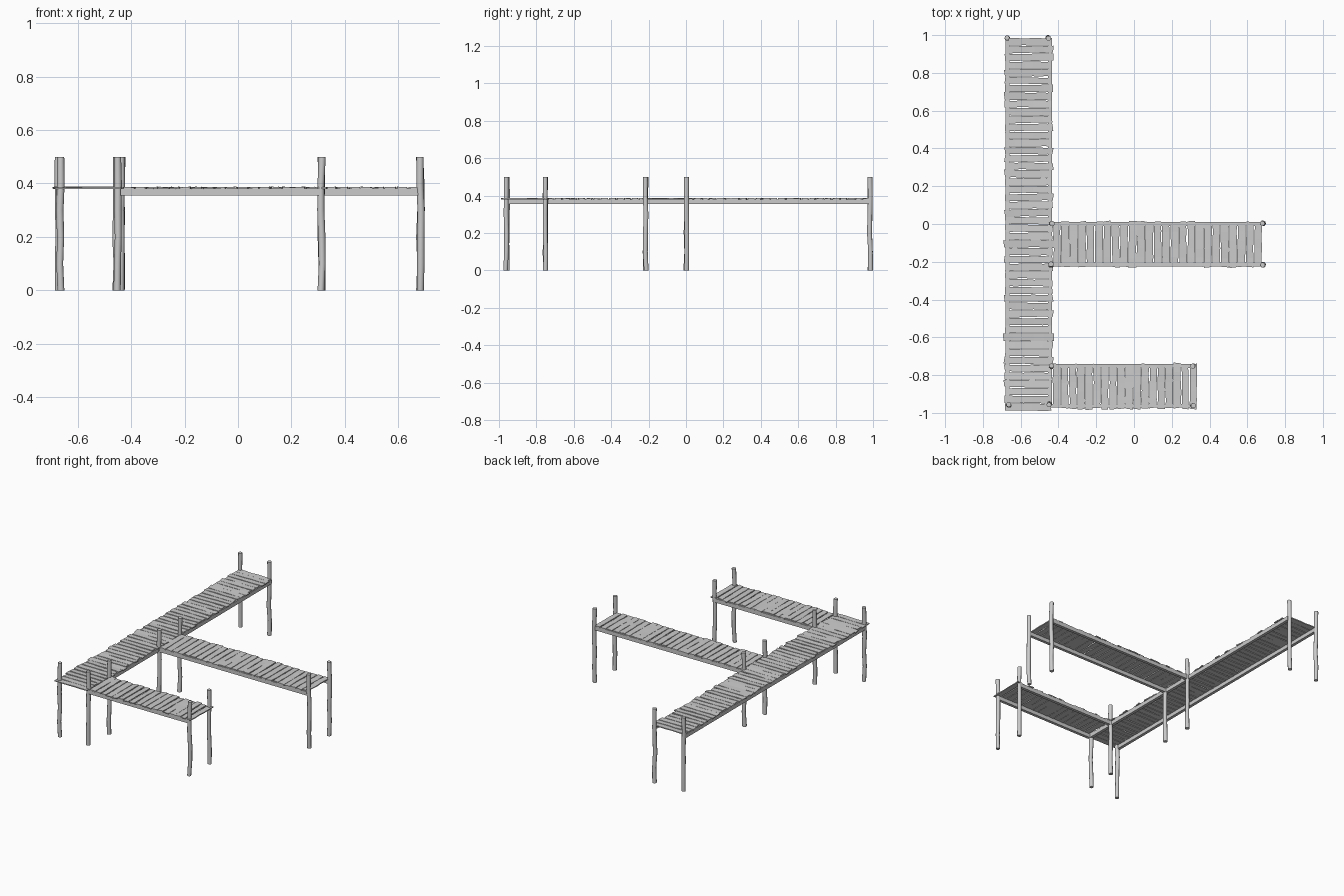
import bpy, bmesh, math, random
from mathutils import Vector, Matrix

if "Cube" in bpy.data.objects:
    bpy.data.objects.remove(bpy.data.objects["Cube"])

random.seed(7)
R = random.uniform


def finish(bm, name):
    bmesh.ops.recalc_face_normals(bm, faces=bm.faces)
    me = bpy.data.meshes.new(name)
    bm.to_mesh(me)
    bm.free()
    ob = bpy.data.objects.new(name, me)
    bpy.context.collection.objects.link(ob)
    return ob


def loft(bm, rings):
    # skin a list of equal-sized closed rings and cap both ends
    vs = [[bm.verts.new(p) for p in ring] for ring in rings]
    n = len(vs[0])
    for a, b in zip(vs, vs[1:]):
        for i in range(n):
            bm.faces.new((a[i], a[(i + 1) % n], b[(i + 1) % n], b[i]))
    bm.faces.new(vs[0][::-1])
    bm.faces.new(vs[-1])


def post(name, x, y):
    # slightly crooked round pile
    bm = bmesh.new()
    rings = []
    for z in (0, 0.1, 0.2, 0.3, 0.4, 0.5):
        cx, cy, r = x + R(-.003, .003), y + R(-.003, .003), R(.0125, .0145)
        rings.append([Vector((cx + r * math.cos(a * math.pi / 5),
                              cy + r * math.sin(a * math.pi / 5), z)) for a in range(10)])
    loft(bm, rings)
    ob = finish(bm, name)
    for p in ob.data.polygons:
        p.use_smooth = len(p.vertices) == 4
    ob.data.set_sharp_from_angle(angle=math.radians(40))


def beam(name, x0, x1, y0, y1):
    bm = bmesh.new()
    bmesh.ops.create_cube(bm, size=1, matrix=Matrix.Translation(
        ((x0 + x1) / 2, (y0 + y1) / 2, 0.3675)) @ Matrix.Diagonal((x1 - x0, y1 - y0, 0.026, 1)))
    finish(bm, name)


def deck(name, start, end, lo, hi, count, across_x):
    # rough planks laid side by side from start to end, each spanning lo..hi
    bm = bmesh.new()
    pitch = (end - start) / count
    for k in range(count):
        c = start + (k + 0.5) * pitch
        a, b = lo + R(-.008, .006), hi + R(-.006, .008)
        if k % 6 == 3:
            a, b = a - R(0, .007), b + R(0, .007)
        half = pitch * R(.42, .48)
        skew, tilt = R(-.002, .002), R(-.0015, .0015)
        rings = []
        for s in range(6):
            t = s / 5
            m = c + skew * (2 * t - 1)
            w0, w1 = half + R(-.002, .002), half + R(-.002, .002)
            l = a + (b - a) * t
            j = R(-.003, .003) if s in (0, 5) else 0
            zb, zt = 0.380, 0.3865 + R(-.0007, .0007)
            ring = [(l - j, m - w0, zb - tilt), (l + j, m + w1, zb + tilt),
                    (l + j, m + w1, zt + tilt), (l - j, m - w0, zt - tilt)]
            rings.append([Vector(p) if across_x else Vector((p[1], p[0], p[2])) for p in ring])
        loft(bm, rings)
    finish(bm, name)


# Plank decks: long walkway and two side piers
deck("walkway_planks", -0.99, 0.985, -0.68, -0.435, 48, True)
deck("middle_pier_planks", -0.43, 0.68, -0.222, 0.008, 25, False)
deck("front_pier_planks", -0.43, 0.335, -0.977, -0.748, 18, False)

# Edge beams under the planks
for i, x in enumerate((-0.67, -0.445)):
    beam(f"walkway_beam_{i}", x - .01, x + .01, -0.96, 0.985)
for i, y in enumerate((-0.215, 0.0)):
    beam(f"middle_pier_beam_{i}", -0.44, 0.68, y - .01, y + .01)
for i, y in enumerate((-0.962, -0.752)):
    beam(f"front_pier_beam_{i}", -0.44, 0.315, y - .01, y + .01)

# Supporting posts
spots = [(-0.67, 0.984), (-0.455, 0.984), (-0.436, 0.002), (-0.438, -0.215),
         (0.682, 0.002), (0.682, -0.215), (-0.437, -0.752), (0.312, -0.752),
         (0.312, -0.962), (-0.665, -0.957), (-0.45, -0.957)]
for i, (x, y) in enumerate(spots):
    post(f"post_{i}", x, y)
